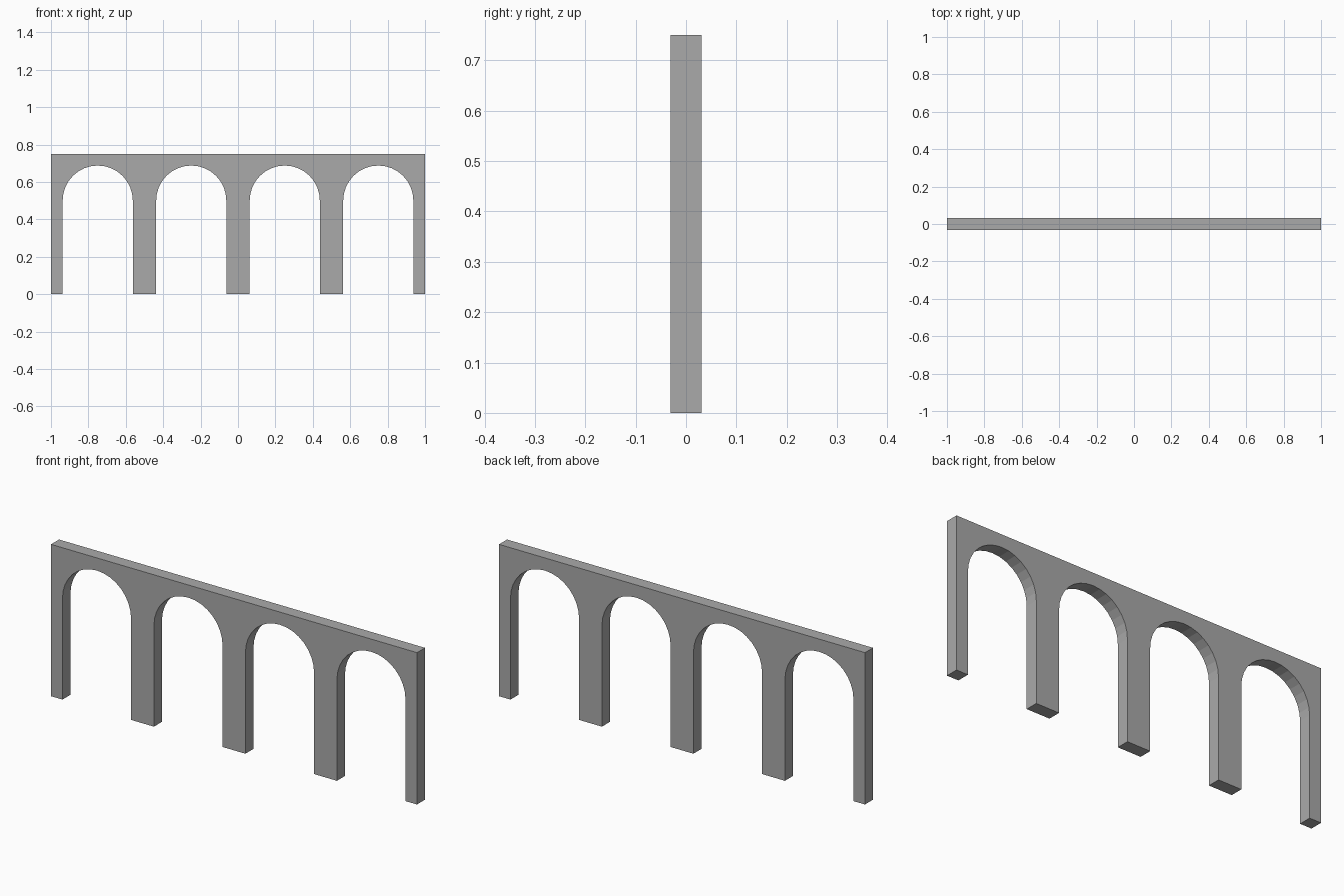
import bpy, bmesh, math

cube = bpy.data.objects.get("Cube")
if cube:
    bpy.data.objects.remove(cube)

BAYS = 4
BAY_WIDTH = 0.5
HEIGHT = 0.75
DEPTH = 0.0625
RADIUS = 0.1875
SPRING = 0.5        # height where the arches begin to curve
SEGMENTS = 16

# Plain grey stone
stone = bpy.data.materials.new("grey stone")
stone.use_nodes = True
colour = (0.4, 0.4, 0.4, 1)
stone.diffuse_color = colour
stone.node_tree.nodes["Principled BSDF"].inputs["Base Color"].default_value = colour

# Wall outline: along the top, then under each arch from left to right
half = BAYS * BAY_WIDTH / 2
outline = [(half, HEIGHT), (-half, HEIGHT), (-half, 0)]
for bay in range(BAYS):
    centre = -half + (bay + 0.5) * BAY_WIDTH
    outline.append((centre - RADIUS, 0))
    for i in range(SEGMENTS + 1):
        angle = math.pi * (1 - i / SEGMENTS)
        outline.append((centre + RADIUS * math.cos(angle),
                        SPRING + RADIUS * math.sin(angle)))
    outline.append((centre + RADIUS, 0))
outline.append((half, 0))

# Extrude the outline through the wall's thickness
bm = bmesh.new()
face = bm.faces.new([bm.verts.new((x, -DEPTH / 2, z)) for x, z in outline])
extruded = bmesh.ops.extrude_face_region(bm, geom=[face], use_keep_orig=True)
moved = [v for v in extruded["geom"] if isinstance(v, bmesh.types.BMVert)]
bmesh.ops.translate(bm, verts=moved, vec=(0, DEPTH, 0))
bmesh.ops.recalc_face_normals(bm, faces=bm.faces)

mesh = bpy.data.meshes.new("arcade_wall")
bm.to_mesh(mesh)
bm.free()
mesh.materials.append(stone)
wall = bpy.data.objects.new("arcade_wall", mesh)
bpy.context.collection.objects.link(wall)
